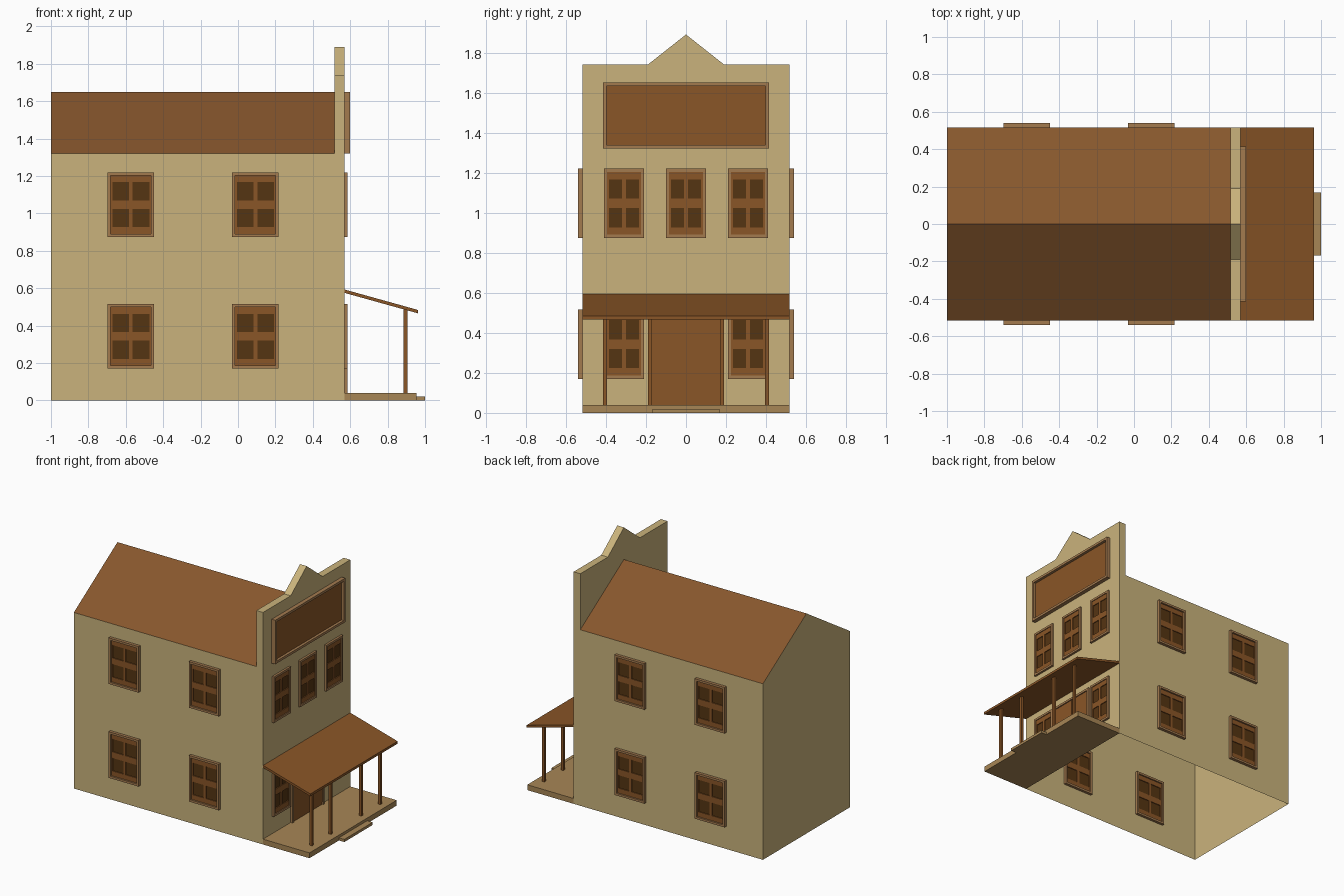
import bpy, bmesh
from math import pi

if "Cube" in bpy.data.objects:
    bpy.data.objects.remove(bpy.data.objects["Cube"])

def material(name, rgb):
    m = bpy.data.materials.new(name)
    m.diffuse_color = (*rgb, 1)
    m.use_nodes = True
    m.node_tree.nodes["Principled BSDF"].inputs["Base Color"].default_value = m.diffuse_color
    return m

WALL = material("tan_wall", (0.59, 0.45, 0.20))
ROOF = material("brown_roof", (0.243, 0.095, 0.026))
WOOD = material("brown_wood", (0.253, 0.092, 0.020))
TRIM = material("light_trim", (0.37, 0.196, 0.078))
PANE = material("dark_pane", (0.091, 0.035, 0.006))
DECK = material("porch_deck", (0.39, 0.24, 0.092))

def add_object(name, mesh, loc=(0, 0, 0), turn=0):
    ob = bpy.data.objects.new(name, mesh)
    ob.location = loc
    ob.rotation_euler.z = turn
    bpy.context.collection.objects.link(ob)
    return ob

def face_mesh(name, verts, faces, mat):
    me = bpy.data.meshes.new(name)
    me.from_pydata(verts, [], faces)
    me.materials.append(mat)
    return me

def box_mesh(name, boxes, mats):
    """Boxes are (x0, x1, y0, y1, z0, z1, material slot)."""
    bm = bmesh.new()
    for x0, x1, y0, y1, z0, z1, slot in boxes:
        vs = bmesh.ops.create_cube(bm, size=1)["verts"]
        for v in vs:
            v.co = (x1 if v.co.x > 0 else x0, y1 if v.co.y > 0 else y0, z1 if v.co.z > 0 else z0)
        for f in {f for v in vs for f in v.link_faces}:
            f.material_index = slot
    me = bpy.data.meshes.new(name)
    bm.to_mesh(me)
    bm.free()
    for m in mats:
        me.materials.append(m)
    return me

def border(w, z0, z1, t, y0, y1, slot):
    """Four bars around a rectangle of width w."""
    h = w / 2
    return [(-h, -h + t, y0, y1, z0, z1, slot), (h - t, h, y0, y1, z0, z1, slot),
            (-h + t, h - t, y0, y1, z0, z0 + t, slot), (-h + t, h - t, y0, y1, z1 - t, z1, slot)]

def prism(name, profile, y0, y1, mat):
    """Extrude an (x, z) profile along y."""
    n = len(profile)
    verts = [(x, y0, z) for x, z in profile] + [(x, y1, z) for x, z in profile]
    faces = [tuple(range(n)), tuple(range(2 * n - 1, n - 1, -1))]
    faces += [(i, i + n, (i + 1) % n + n, (i + 1) % n) for i in range(n)]
    return add_object(name, face_mesh(name, verts, faces, mat))

W, EAVE, RIDGE = 0.517, 1.32, 1.65
BACK, INNER, FACE = -1.0, 0.515, 0.57

# House walls: open underneath, gable at the rear
plan = [(BACK, -W), (FACE, -W), (FACE, W), (BACK, W)]
verts = [(x, y, z) for z in (0, EAVE) for x, y in plan] + [(BACK, 0, RIDGE)]
faces = [(0, 1, 5, 4), (1, 2, 6, 5), (2, 3, 7, 6), (3, 0, 4, 8, 7)]
add_object("house_walls", face_mesh("house_walls", verts, faces, WALL))

# Main roof slopes
verts = [(x, y, RIDGE if y == 0 else EAVE) for y in (-W, 0, W) for x in (BACK, INNER)]
add_object("main_roof", face_mesh("main_roof", verts, [(0, 1, 3, 2), (2, 3, 5, 4)], ROOF))

# False front above the eaves, with pointed centre
outline = [(-W, EAVE), (W, EAVE), (W, 1.74), (0.19, 1.74), (0, 1.89), (-0.19, 1.74), (-W, 1.74)]
n = len(outline)
verts = [(x, y, z) for x in (FACE, INNER) for y, z in outline]
faces = [tuple(range(n)), tuple(range(2 * n - 1, n - 1, -1))]
faces += [(i, i + n, (i + 1) % n + n, (i + 1) % n) for i in range(1, n)]
add_object("false_front", face_mesh("false_front", verts, faces, WALL))

# Blank sign board
sign = border(0.83, 1.32, 1.65, 0.018, -0.03, 0.01, 0)
sign.append((-0.4, 0.4, -0.01, 0.01, 1.33, 1.64, 1))
add_object("sign_board", box_mesh("sign_board", sign, [TRIM, WOOD]), (FACE, 0, 0), pi / 2)

# Windows: trim, sash bars and four panes, showing on both wall sides
def window_mesh(name, w, proud):
    h, t = 0.173, 0.016
    a = w / 2 - t
    boxes = border(w, -h, h, t, -proud, 0.02, 0)
    for s in (-1, 1):
        boxes.append((*sorted((s * a, s * (a - 0.009))), -0.01, 0.01, -h + t, h - t, 1))
        boxes.append((-a + 0.009, a - 0.009, -0.01, 0.01, *sorted((s * 0.12, s * (h - t))), 1))
    boxes.append((-0.01, 0.01, -0.01, 0.01, -0.12, 0.12, 1))
    for x0, x1 in ((-a + 0.009, -0.01), (0.01, a - 0.009)):
        boxes.append((x0, x1, -0.01, 0.01, -0.023, 0.023, 1))
        for z0, z1 in ((-0.12, -0.023), (0.023, 0.12)):
            boxes.append((x0, x1, -0.004, 0.004, z0, z1, 2))
    return box_mesh(name, boxes, [TRIM, WOOD, PANE])

side_window = window_mesh("side_window", 0.248, 0.022)
front_window = window_mesh("front_window", 0.2, 0.016)
for z in (0.343, 1.047):
    for x in (-0.573, 0.093):
        add_object("side_window_south", side_window, (x, -W, z))
        add_object("side_window_north", side_window, (x, W, z), pi)
    for y in (-0.31, 0, 0.31):
        if y or z > 1:
            add_object("front_window", front_window, (FACE, y, z), pi / 2)

# Double door with trim
door = border(0.38, 0.04, 0.515, 0.016, -0.016, 0.01, 0)
door += [(-0.174, -0.001, -0.008, 0.01, 0.056, 0.5, 1), (0.001, 0.174, -0.008, 0.01, 0.056, 0.5, 1),
         (-0.174, 0.174, -0.007, 0.01, 0.04, 0.058, 1)]
door = [b for b in door if not (b[6] == 0 and b[5] < 0.1)]
add_object("double_door", box_mesh("double_door", door, [TRIM, WOOD]), (FACE, 0, 0), pi / 2)

# Porch: deck, step, sloping roof and posts
add_object("porch_deck", box_mesh("porch_deck", [(FACE, 0.955, -W, W, 0, 0.04, 0)], [DECK]))
add_object("porch_step", box_mesh("porch_step", [(0.955, 1.0, -0.168, 0.168, 0, 0.02, 0)], [DECK]))
prism("porch_roof", [(FACE, 0.575), (0.962, 0.466), (0.962, 0.484), (FACE, 0.593)], -W, W, WOOD)
post = box_mesh("porch_post", [(-0.01, 0.01, -0.01, 0.01, 0.04, 0.488, 0)], [WOOD])
for y in (-0.405, -0.18, 0.18, 0.405):
    add_object("porch_post", post, (0.895, y, 0))
